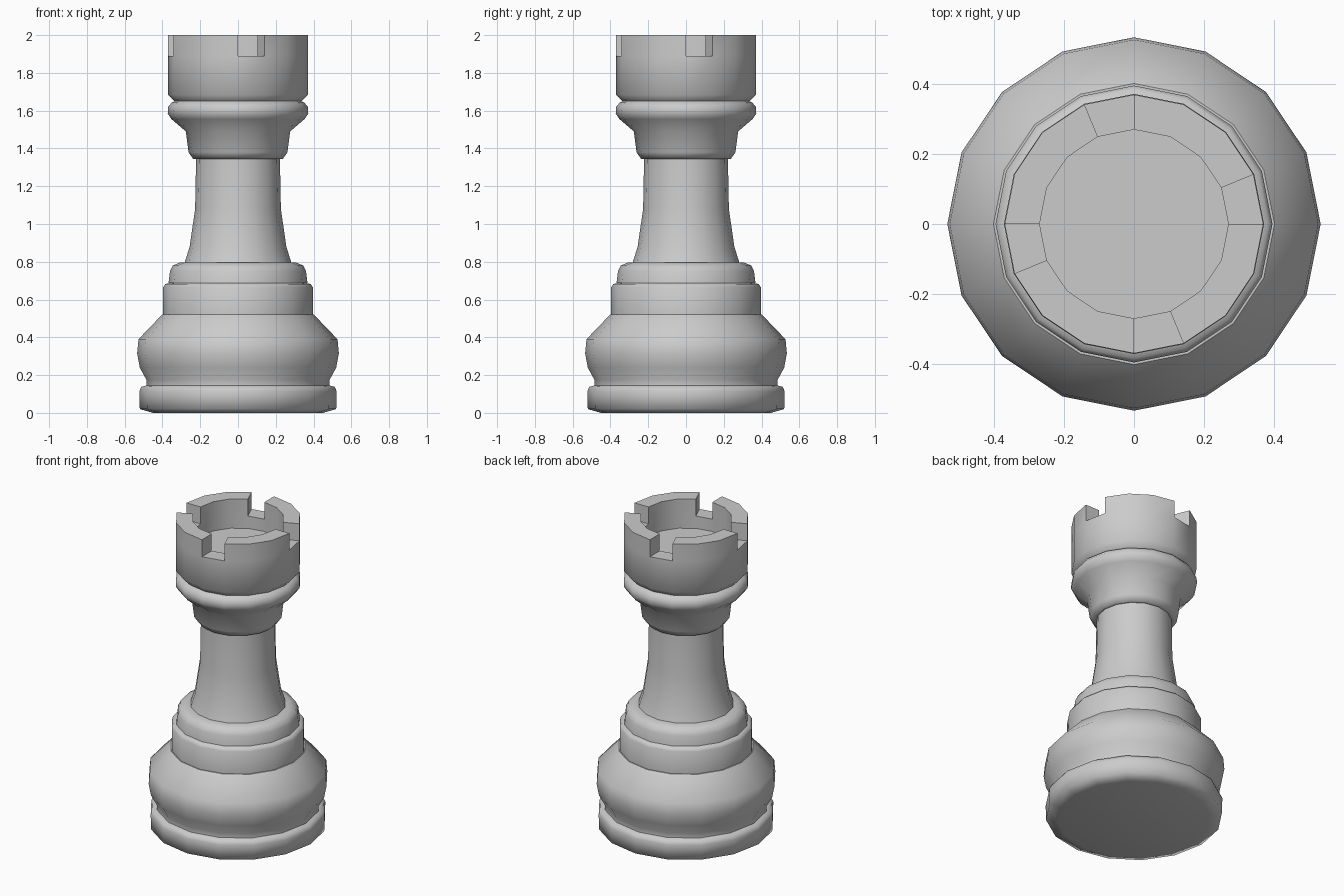
import bpy, bmesh, math

if "Cube" in bpy.data.objects:
    bpy.data.objects.remove(bpy.data.objects["Cube"])

SIDES = 16


def finish(name, bm, angle):
    bmesh.ops.remove_doubles(bm, verts=bm.verts, dist=1e-5)
    bmesh.ops.recalc_face_normals(bm, faces=bm.faces)
    mesh = bpy.data.meshes.new(name)
    bm.to_mesh(mesh)
    bm.free()
    ob = bpy.data.objects.new(name, mesh)
    bpy.context.collection.objects.link(ob)
    bpy.ops.object.select_all(action='DESELECT')
    ob.select_set(True)
    bpy.context.view_layer.objects.active = ob
    bpy.ops.object.shade_smooth_by_angle(angle=math.radians(angle))


def make_rings(bm, profile):
    step = 2 * math.pi / SIDES
    return [[bm.verts.new((r * math.cos(i * step), r * math.sin(i * step), z))
             for i in range(SIDES)] for r, z in profile]


def quad(bm, a, b, i):
    j = (i + 1) % SIDES
    bm.faces.new((a[i], a[j], b[j], b[i]))


def lathe(name, profile, cap=False, angle=60):
    bm = bmesh.new()
    rings = make_rings(bm, profile)
    for a, b in zip(rings, rings[1:]):
        for i in range(SIDES):
            quad(bm, a, b, i)
    if cap:
        bm.faces.new(rings[0])
    finish(name, bm, angle)


# Turned body, one part per moulding; each starts where the last one ends
lathe("foot", [(0.45, 0), (0.52, 0.02), (0.522, 0.115), (0.512, 0.138),
               (0.485, 0.145)], cap=True, angle=75)
lathe("bulge", [(0.485, 0.145), (0.485, 0.175), (0.52, 0.24), (0.534, 0.315),
                (0.527, 0.39), (0.402, 0.52)])
lathe("collar", [(0.402, 0.52), (0.396, 0.52), (0.396, 0.665), (0.385, 0.682),
                 (0.362, 0.687)], angle=75)
lathe("upper_collar", [(0.368, 0.687), (0.36, 0.75), (0.345, 0.78),
                       (0.31, 0.795), (0.282, 0.797)])
lathe("shaft", [(0.282, 0.797), (0.256, 0.88), (0.227, 1.08), (0.222, 1.345)])
lathe("neck", [(0.222, 1.345), (0.238, 1.345), (0.262, 1.38), (0.276, 1.49),
               (0.352, 1.555), (0.372, 1.585), (0.37, 1.62), (0.352, 1.642),
               (0.335, 1.65)], angle=58)

# Crown with four one-segment notches
bm = bmesh.new()
bottom, lip, out_mid, out_top, in_top, in_mid, floor = make_rings(bm, [
    (0.335, 1.65), (0.37, 1.685), (0.37, 1.89), (0.37, 2.0),
    (0.27, 2.0), (0.27, 1.89), (0.27, 1.81)])
for i in range(SIDES):
    quad(bm, bottom, lip, i)
    quad(bm, lip, out_mid, i)
    quad(bm, in_mid, floor, i)
    if i % 4 == 0:
        quad(bm, out_mid, in_mid, i)
        for k in (i, i + 1):
            bm.faces.new((out_mid[k], out_top[k], in_top[k], in_mid[k]))
    else:
        quad(bm, out_mid, out_top, i)
        quad(bm, out_top, in_top, i)
        quad(bm, in_top, in_mid, i)
bm.faces.new(floor)
finish("crown", bm, 50)
